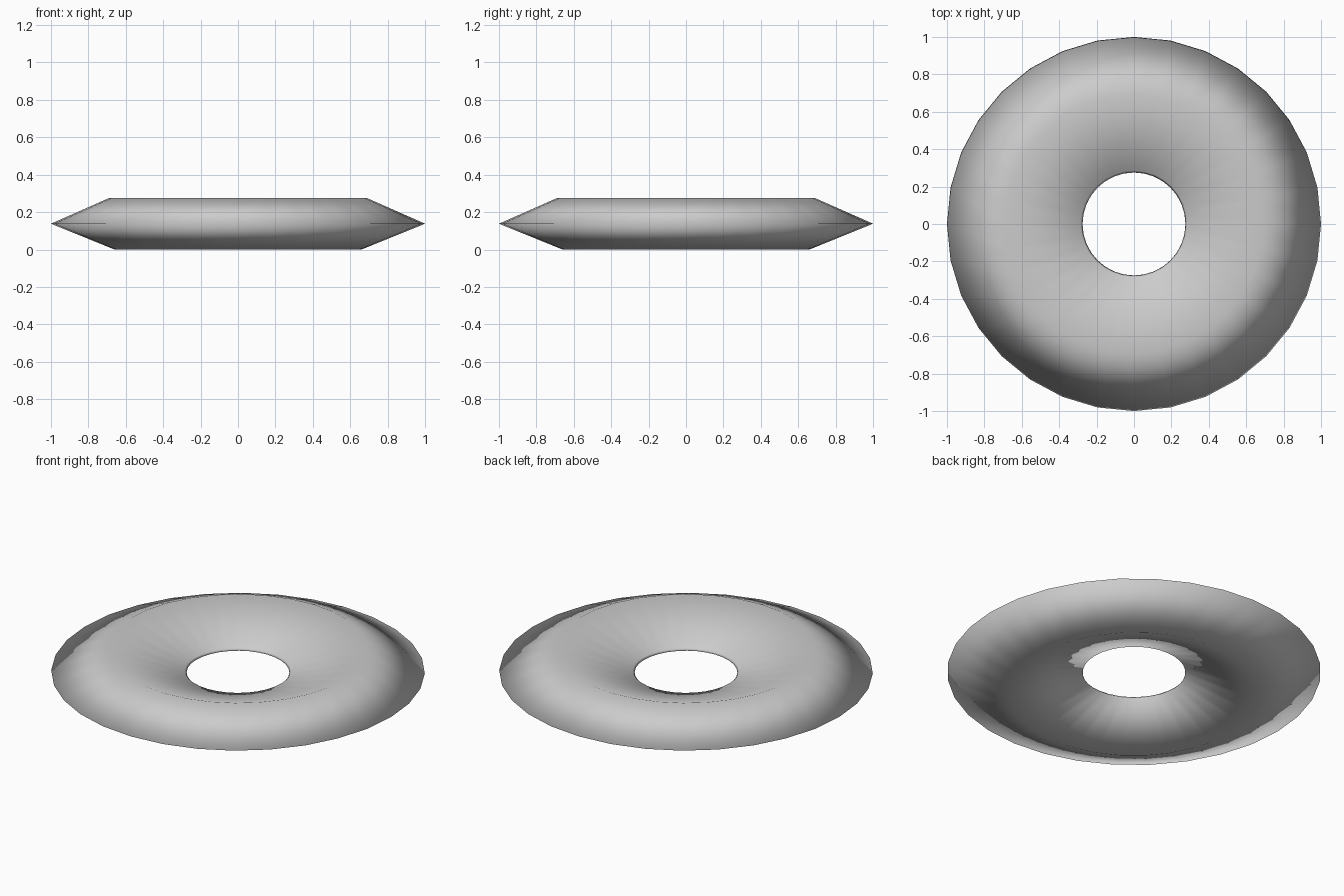
import bpy, bmesh
from math import cos, sin, tau

if "Cube" in bpy.data.objects:
    bpy.data.objects.remove(bpy.data.objects["Cube"])

SIDES = 32
# Closed ring cross-section (radius, height)
PROFILE = [(1.0, 0.138), (0.69, 0.275), (0.285, 0.146), (0.275, 0.134), (0.66, 0.0)]

# Faceted ring: spin the profile around z
bm = bmesh.new()
rings = [[bm.verts.new((r * cos(tau * i / SIDES), r * sin(tau * i / SIDES), z))
          for r, z in PROFILE] for i in range(SIDES)]
n = len(PROFILE)
for i in range(SIDES):
    a, b = rings[i], rings[(i + 1) % SIDES]
    for j in range(n):
        k = (j + 1) % n
        bm.faces.new((a[j], b[j], b[k], a[k])).smooth = True
bmesh.ops.recalc_face_normals(bm, faces=bm.faces)

mesh = bpy.data.meshes.new("ring_disc")
bm.to_mesh(mesh)
bm.free()
bpy.context.collection.objects.link(bpy.data.objects.new("ring_disc", mesh))
